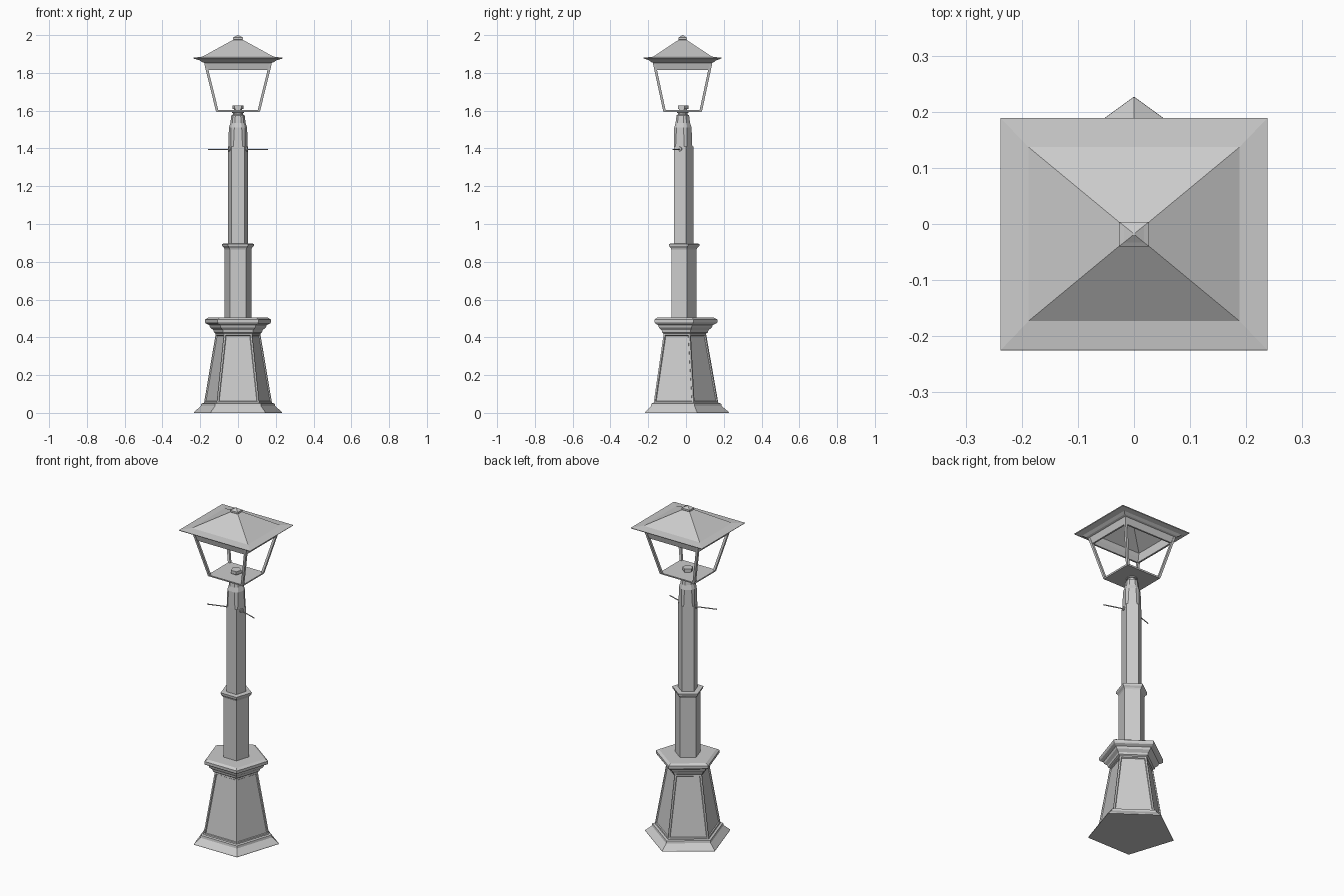
import bpy, bmesh, math
from mathutils import Vector

if "Cube" in bpy.data.objects:
    bpy.data.objects.remove(bpy.data.objects["Cube"])

CY = -0.018  # axis of the lamp in y


def loft(name, rings, cap=True, closed=False, pick=None):
    """Skin a list of equal-length point rings; returns the object."""
    bm = bmesh.new()
    vs = [[bm.verts.new(p) for p in r] for r in rings]
    n = len(rings[0])
    picked = []
    pairs = list(zip(vs, vs[1:]))
    if closed:
        pairs.append((vs[-1], vs[0]))
    for k, (a, b) in enumerate(pairs):
        for i in range(n):
            j = (i + 1) % n
            f = bm.faces.new((a[i], a[j], b[j], b[i]))
            if k == pick:
                picked.append(f)
    if cap and not closed:
        bm.faces.new(vs[0][::-1])
        bm.faces.new(vs[-1])
    bmesh.ops.recalc_face_normals(bm, faces=bm.faces[:])
    if picked:  # recessed panels with a narrow moulding
        bmesh.ops.inset_individual(bm, faces=picked, thickness=0.012)
        bmesh.ops.inset_individual(bm, faces=picked, thickness=0.004, depth=-0.006)
    me = bpy.data.meshes.new(name)
    bm.to_mesh(me)
    bm.free()
    ob = bpy.data.objects.new(name, me)
    bpy.context.collection.objects.link(ob)
    return ob


def penta(r, z, cut=0.0):
    """Pentagon with a corner to the back; cut > 0 chamfers every corner."""
    c = [Vector((r * math.cos(math.radians(90 + 72 * i)),
                 CY + r * math.sin(math.radians(90 + 72 * i)), z)) for i in range(5)]
    if not cut:
        return c
    out = []
    for i in range(5):
        out += [c[i].lerp(c[i - 1], cut), c[i].lerp(c[(i + 1) % 5], cut)]
    return out


def rect(hx, hy, z, x=0.0, y=0.0):
    return [(x + sx * hx, CY + y + sy * hy, z)
            for sx, sy in ((-1, -1), (1, -1), (1, 1), (-1, 1))]


# Pedestal: foot, panelled body and cornice
pedestal = [(0.245, 0), (0.244, 0.005), (0.207, 0.036), (0.204, 0.05), (0.189, 0.053),
            (0.124, 0.42), (0.134, 0.426), (0.137, 0.438), (0.155, 0.452), (0.160, 0.465),
            (0.180, 0.474), (0.184, 0.480), (0.184, 0.494), (0.166, 0.504)]
loft("pedestal", [penta(r, z) for r, z in pedestal], pick=4)

# Lower column with its collar
lower = [(0.074, 0.50), (0.074, 0.865), (0.078, 0.873), (0.088, 0.883),
         (0.090, 0.895), (0.058, 0.897)]
loft("lower_column", [penta(r, z) for r, z in lower])

# Upper shaft, then the chamfered top and neck
loft("upper_shaft", [penta(0.057, 0.89), penta(0.057, 1.41)])
neck = [(0.057, 1.405, 0.14), (0.055, 1.51, 0.2), (0.046, 1.535, 0.2),
        (0.040, 1.575, 0.2), (0.030, 1.58, 0.2), (0.030, 1.587, 0.2),
        (0.036, 1.589, 0.2), (0.036, 1.597, 0.2)]
loft("shaft_neck", [penta(r, z, c) for r, z, c in neck])


# Ladder arms on the two side faces, each with a small boss
def rod(name, angle, d0, d1, radius, z, sides):
    a = math.radians(angle)
    u, v = Vector((math.cos(a), math.sin(a), 0)), Vector((-math.sin(a), math.cos(a), 0))
    rings = [[Vector((0, CY, z)) + u * d + v * radius * math.cos(2 * math.pi * i / sides)
              + Vector((0, 0, radius * math.sin(2 * math.pi * i / sides)))
              for i in range(sides)] for d in (d0, d1)]
    loft(name, rings)


for side, ang in (("right", -18), ("left", 198)):
    rod(side + "_arm", ang, 0.04, 0.166, 0.003, 1.395, 6)
    rod(side + "_arm_boss", ang, 0.04, 0.053, 0.012, 1.397, 8)

# Lantern floor and burner
loft("lantern_floor", [rect(0.115, 0.101, 1.594), rect(0.117, 0.103, 1.603)])
burner = [(0.022, 1.60), (0.022, 1.608), (0.031, 1.608), (0.031, 1.627)]
loft("burner", [penta(r, z) for r, z in burner])

# Four raked corner posts
for sx in (-1, 1):
    for sy in (-1, 1):
        loft(f"corner_post_{'right' if sx > 0 else 'left'}_{'back' if sy > 0 else 'front'}",
             [rect(0.007, 0.007, 1.598, sx * 0.110, sy * 0.096),
              rect(0.007, 0.007, 1.85, sx * 0.172, sy * 0.150)])

# Hollow roof: inner skin, band, eaves, outer pyramid
roof = [(0.020, 0.016, 1.968), (0.170, 0.142, 1.880), (0.168, 0.146, 1.855),
        (0.157, 0.136, 1.815), (0.167, 0.146, 1.815), (0.178, 0.156, 1.853),
        (0.190, 0.166, 1.857), (0.205, 0.179, 1.867), (0.236, 0.205, 1.876),
        (0.238, 0.207, 1.880), (0.188, 0.155, 1.886), (0.026, 0.021, 1.975)]
loft("roof", [rect(*p) for p in roof])

# Finial
finial = [(0.022, 0.018, 1.973), (0.027, 0.022, 1.977), (0.027, 0.022, 1.987),
          (0.018, 0.015, 1.991), (0.002, 0.002, 2.0)]
loft("finial", [rect(*p) for p in finial])
